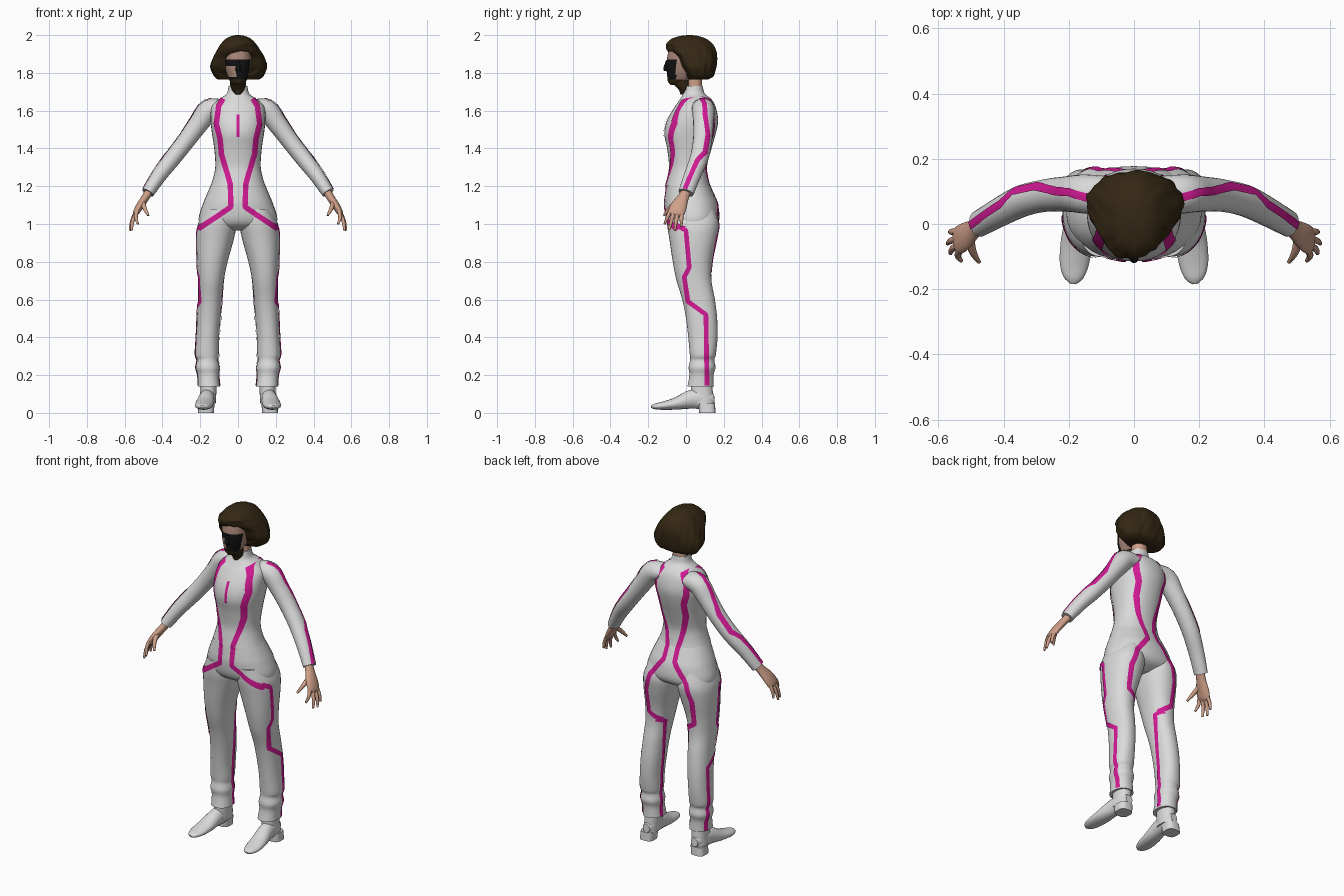
import bpy, bmesh, math
from mathutils import Vector
from mathutils.bvhtree import BVHTree

cube = bpy.data.objects.get("Cube")
if cube:
    bpy.data.objects.remove(cube, do_unlink=True)


def material(name, color):
    mat = bpy.data.materials.new(name)
    mat.use_nodes = True
    mat.diffuse_color = (*color, 1)
    bsdf = next(n for n in mat.node_tree.nodes if n.type == 'BSDF_PRINCIPLED')
    bsdf.inputs["Base Color"].default_value = (*color, 1)
    bsdf.inputs["Roughness"].default_value = .7
    return mat


WHITE = material("suit white", (.7, .7, .7))
PINK = material("stripe pink", (.65, .01, .3))
SKIN = material("skin", (.62, .35, .25))
FACE = material("face skin", (.4, .24, .19))
BROWN = material("hair brown", (.035, .021, .007))
BLACK = material("mask black", (.006, .006, .006))


def catmull(rows, steps):
    """Smoothly interpolate rows of numbers."""
    rows = [Vector(r) for r in rows]
    out = []
    for i in range(len(rows) - 1):
        a, b = rows[max(i - 1, 0)], rows[i]
        c, d = rows[i + 1], rows[min(i + 2, len(rows) - 1)]
        for k in range(steps):
            t = k / steps
            out.append(b + (c - a) * (t / 2) + (a * 2 - b * 5 + c * 4 - d) * (t * t / 2)
                       + (b * 3 - a - c * 3 + d) * (t ** 3 / 2))
    return out + [rows[-1]]


def skin_rings(name, rings, mats, paint=None):
    """Bridge closed rings of points into a capped smooth body."""
    bm = bmesh.new()
    loops = [[bm.verts.new(p) for p in ring] for ring in rings]
    n = len(loops[0])
    for low, high in zip(loops, loops[1:]):
        for i in range(n):
            j = (i + 1) % n
            face = bm.faces.new((low[i], low[j], high[j], high[i]))
            face.smooth = True
            if paint:
                face.material_index = paint(face.calc_center_median())
    bm.faces.new(loops[0])
    bm.faces.new(loops[-1])
    bmesh.ops.recalc_face_normals(bm, faces=bm.faces)
    return finish(name, bm, mats)


def finish(name, bm, mats):
    mesh = bpy.data.meshes.new(name)
    bm.to_mesh(mesh)
    bm.free()
    for mat in mats:
        mesh.materials.append(mat)
    obj = bpy.data.objects.new(name, mesh)
    bpy.context.collection.objects.link(obj)
    return obj


def loft(name, rows, *mats, mirror=1, power=2.2, n=36, steps=5, shape=None, paint=None):
    """Stack rounded sections; each row is height, x range, y range."""
    rings = []
    for z, x0, x1, y0, y1 in catmull(rows, steps):
        ring = []
        for i in range(n):
            a = math.tau * i / n
            c, s = math.cos(a), math.sin(a)
            u = math.copysign(abs(c) ** (2 / power), c)
            v = math.copysign(abs(s) ** (2 / power), s)
            p = Vector(((x0 + x1) / 2 + u * (x1 - x0) / 2, (y0 + y1) / 2 + v * (y1 - y0) / 2, z))
            if shape:
                p = shape(p, a)
            p.x *= mirror
            ring.append(p)
        rings.append(ring)
    return skin_rings(name, rings, mats, paint)


def even(rows):
    """Symmetric sections from half widths."""
    return [(z, -w, w, y0, y1) for z, w, y0, y1 in rows]


def tube(name, rows, mat, mirror=1, across=(0, 1, 0), n=20, steps=4):
    """Sweep an oval along a path; each row is x, y, z and two radii."""
    path = catmull(rows, steps)
    rings = []
    for i, row in enumerate(path):
        t = (path[min(i + 1, len(path) - 1)].xyz - path[max(i - 1, 0)].xyz).normalized()
        a = Vector(across)
        a = (a - t * a.dot(t)).normalized()
        b = t.cross(a)
        ring = []
        for k in range(n):
            ang = math.tau * k / n
            p = row.xyz + a * (math.cos(ang) * row[3]) + b * (math.sin(ang) * row[4])
            ring.append(Vector((p.x * mirror, p.y, p.z)))
        rings.append(ring)
    return skin_rings(name, rings, [mat])


def surface(objects):
    verts, faces = [], []
    for obj in objects:
        base = len(verts)
        verts += [v.co.copy() for v in obj.data.vertices]
        faces += [[base + i for i in p.vertices] for p in obj.data.polygons]
    return BVHTree.FromPolygons(verts, faces)


def stripe(name, tree, points, look, mirror=1, width=.028, back=1):
    """Lay a thin ribbon on the surface, projected along a direction."""
    flip = Vector((mirror, 1, 1))
    look = (Vector(look) * flip).normalized()
    pts = [Vector(p) * flip for p in points]
    line = []
    for a, b in zip(pts, pts[1:]):
        count = max(2, int((b - a).length / .01))
        line += [a.lerp(b, k / count) for k in range(count)]
    line.append(pts[-1])
    bm = bmesh.new()
    last = None
    for i, p in enumerate(line):
        t = line[min(i + 1, len(line) - 1)] - line[max(i - 1, 0)]
        side = t.cross(look).normalized() * (width / 2)
        row = []
        for f in (-1, -.5, 0, .5, 1):
            hit, normal, _, _ = tree.ray_cast(p + side * f - look * back, look)
            row.append(hit + normal * .004 if hit else None)
        row = [bm.verts.new(h) for h in row] if all(row) else None
        if row and last:
            for k in range(4):
                quad = (last[k], last[k + 1], row[k + 1], row[k])
                if max((quad[m].co - quad[m - 1].co).length for m in range(4)) > .05:
                    continue
                face = bm.faces.new(quad)
                face.smooth = True
                face.normal_update()
                if face.normal.dot(look) > 0:
                    face.normal_flip()
        last = row
    return finish(name, bm, [PINK])


# Jacket with standing collar
jacket = loft("jacket", even([
    (1.2, .146, -.108, .126), (1.25, .13, -.098, .115), (1.31, .12, -.09, .112),
    (1.4, .126, -.1, .135), (1.48, .138, -.115, .158), (1.55, .145, -.1, .17),
    (1.62, .14, -.06, .157), (1.66, .1, -.032, .135), (1.69, .06, -.015, .1),
    (1.73, .05, -.005, .088)]), WHITE)

# Trousers
hips = loft("trouser_hips", even([
    (1.22, .138, -.1, .118), (1.15, .168, -.11, .15), (1.1, .188, -.114, .17),
    (1.03, .208, -.105, .177), (.99, .19, -.08, .155), (.965, .1, -.03, .1)]), WHITE)
body, sleeves = [jacket, hips], {}
for s, tag in ((1, "left"), (-1, "right")):
    body.append(loft(tag + "_trouser_leg", [
        (1.08, .03, .175, -.1, .15), (1, .01, .212, -.1, .173), (.92, .022, .22, -.088, .163),
        (.8, .055, .217, -.07, .138), (.7, .075, .212, -.05, .135), (.6, .085, .212, -.02, .153),
        (.5, .092, .217, 0, .165), (.4, .1, .221, .012, .167), (.31, .102, .226, .02, .158),
        (.28, .106, .217, .022, .15), (.24, .098, .224, .014, .156), (.2, .102, .214, .018, .146),
        (.14, .096, .213, .008, .147)], WHITE, mirror=s))
    # Sleeve
    sleeves[s] = tube(tag + "_sleeve", [
        (.07, .085, 1.612, .06, .045), (.15, .092, 1.603, .06, .058), (.21, .092, 1.528, .054, .052),
        (.275, .087, 1.44, .05, .047), (.345, .07, 1.35, .049, .045), (.415, .035, 1.26, .045, .04),
        (.477, 0, 1.165, .041, .033)], WHITE, s)
    # Hand
    tube(tag + "_palm", [
        (.465, .005, 1.18, .026, .022), (.49, -.015, 1.14, .03, .021), (.52, -.038, 1.095, .043, .02),
        (.54, -.052, 1.06, .043, .016), (.547, -.057, 1.045, .03, .008)], SKIN, s)
    tips = {"index": (.53, -.113, 1), "middle": (.563, -.09, .967),
            "ring": (.572, -.06, .965), "little": (.565, -.025, .985)}
    for k, (finger, tip) in enumerate(tips.items()):
        root = Vector((.535, -.083 + k * .02, 1.07))
        tip = Vector(tip)
        mid = root.lerp(tip, .5) + Vector((.008, 0, 0))
        tube(f"{tag}_{finger}_finger", [(*root, .011, .011), (*mid, .01, .01), (*tip, .006, .006)],
             SKIN, s, n=10)
    tube(tag + "_thumb", [(.505, -.04, 1.12, .016, .014), (.495, -.085, 1.085, .012, .012),
                          (.475, -.117, 1.045, .006, .006)], SKIN, s, n=10)
    # Boot with separate heel
    tube(tag + "_boot_foot", [
        (.16, .15, .075, .022, .025), (.16, .11, .073, .038, .05), (.166, .03, .072, .042, .05),
        (.176, -.05, .05, .048, .033), (.183, -.12, .038, .045, .022),
        (.186, -.165, .034, .03, .015), (.188, -.184, .033, .008, .006)],
        WHITE, s, across=(1, 0, 0))
    loft(tag + "_boot_shaft", [(.05, .118, .203, .02, .15), (.1, .115, .2, .025, .143),
                               (.17, .112, .198, .025, .138)], WHITE, mirror=s)
    loft(tag + "_boot_heel", [(0, .128, .212, .07, .156), (.05, .124, .208, .065, .154)],
         WHITE, mirror=s, power=3, steps=1)

# Neck and head, painted with a dark mask over eyes and mouth
loft("neck", even([(1.68, .045, .005, .085), (1.75, .043, .008, .085), (1.83, .045, 0, .08)]), SKIN)


def face_paint(c):
    if c.z < 1.765 and c.y < -.02:
        return 2
    masked = c.x > -.012 or c.z > 1.835 or c.z < 1.775
    return 1 if c.y < -.052 and c.z < 1.872 and masked else 0


loft("head", even([
    (1.735, .022, -.08, -.03), (1.755, .042, -.096, .01), (1.79, .058, -.1, .05),
    (1.83, .068, -.104, .07), (1.88, .073, -.1, .085), (1.93, .07, -.085, .085),
    (1.97, .04, -.04, .05)]), FACE, BLACK, BROWN, n=48, steps=6, paint=face_paint)
loft("nose", even([(1.81, .014, -.116, -.09), (1.825, .013, -.12, -.09), (1.865, .006, -.106, -.09)]),
     BLACK, n=12)
loft("chin_strand", even([(1.685, .012, -.03, .01), (1.71, .032, -.038, .02),
                          (1.745, .042, -.07, .02), (1.77, .04, -.085, .02)]), BROWN, n=20)


# Wavy bob with swept fringe
def hair_waves(p, a):
    grow = 1 + .018 * math.sin(9 * a + 14 * p.z) + .012 * math.sin(17 * a - 40 * p.z)
    p.x *= grow
    p.y = .03 + (p.y - .03) * grow
    if p.y < 0 and p.z < 1.95:
        p.y += .35 * p.x * max(0, 1 - abs(p.x) / .13)
    return p


loft("hair_bob", [
    (1.765, -.105, .11, .015, .115), (1.785, -.128, .135, 0, .145), (1.83, -.146, .152, -.035, .158),
    (1.88, -.132, .138, -.06, .163), (1.915, -.115, .12, -.095, .16), (1.95, -.093, .096, -.103, .143),
    (1.98, -.065, .068, -.075, .108), (1.995, -.035, .037, -.03, .065), (2, -.01, .01, .01, .03)],
    BROWN, n=72, shape=hair_waves)

# Suit stripes
tree = surface(body)
stripe("chest_mark", tree, [(0, 0, 1.578), (0, 0, 1.46)], (0, 1, 0), width=.015)
front = [(.048, 1.705), (.1, 1.625), (.112, 1.53), (.092, 1.45), (.085, 1.37), (.04, 1.21),
         (.038, 1.09), (.205, .975)]
rear = [(.06, 1.675), (.1, 1.6), (.098, 1.54), (.08, 1.48), (.078, 1.4), (.05, 1.28), (.034, 1.2),
        (.036, 1.13), (.12, 1.02), (.15, .92), (.15, .78), (.088, .735)]
outer = [(-.05, .995), (0, .965), (.018, .77), (-.008, .72), (.012, .59), (.105, .52), (.11, .145)]
inner = [(.125, .735), (.085, .72), (.09, .5), (.095, .145)]
arm = [(.12, .08, 1.65), (.18, .098, 1.62), (.22, .1, 1.57), (.3, .115, 1.47), (.37, .1, 1.38),
       (.4, .06, 1.33), (.495, -.005, 1.18)]
for s, tag in ((1, "left"), (-1, "right")):
    stripe(tag + "_front_stripe", tree, [(x, 0, z) for x, z in front], (0, 1, 0), s)
    stripe(tag + "_back_stripe", tree, [(x, 0, z) for x, z in rear], (0, -1, 0), s)
    stripe(tag + "_outer_leg_stripe", tree, [(0, y, z) for y, z in outer], (-1, 0, 0), s, .024)
    stripe(tag + "_inner_leg_stripe", tree, [(0, y, z) for y, z in inner], (1, 0, 0), s, .024, back=0)
    stripe(tag + "_sleeve_stripe", surface([sleeves[s]]), arm, (-.8, 0, -.6), s, .024)
